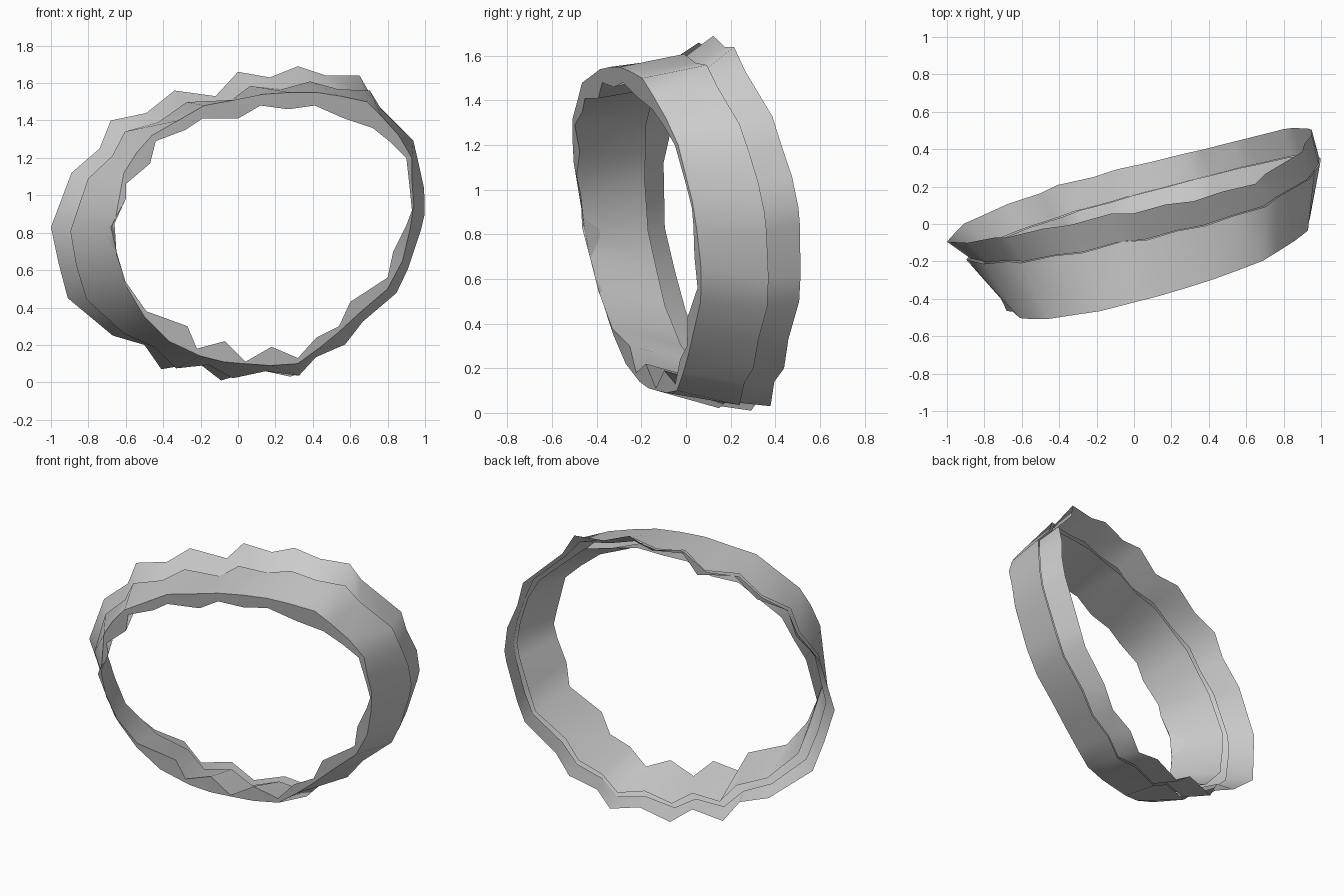
import bpy, bmesh

# Front-view (x, z) outlines, counter-clockwise from the right side
BACK = [(.95,.92),(.95,1.06),(.91,1.2),(.9,1.33),(.7,1.53),(.65,1.64),(.47,1.64),(.32,1.69),
        (.17,1.63),(0,1.66),(-.12,1.53),(-.34,1.56),(-.49,1.44),(-.68,1.4),(-.74,1.25),(-.89,1.12),
        (-1,.83),(-.96,.64),(-.91,.45),(-.67,.25),(-.5,.2),(-.41,.07),(-.22,.11),(-.09,.01),
        (.1,.07),(.28,.03),(.36,.14),(.53,.2),(.61,.33),(.8,.5),(.85,.62),(.93,.85)]
FRONT = [(.94,.95),(.93,1.08),(.93,1.2),(.86,1.32),(.77,1.42),(.69,1.5),(.55,1.53),(.42,1.55),
         (.28,1.55),(.13,1.54),(-.02,1.51),(-.18,1.48),(-.32,1.4),(-.46,1.32),(-.54,1.23),(-.61,1.12),
         (-.66,.85),(-.65,.67),(-.59,.5),(-.5,.35),(-.37,.22),(-.2,.14),(-.08,.11),(.03,.1),
         (.17,.09),(.32,.1),(.43,.18),(.54,.27),(.66,.38),(.8,.5),(.88,.65),(.92,.82)]
LIP = [(.93,.92),(.92,1.02),(.9,1.2),(.82,1.28),(.72,1.36),(.57,1.41),(.41,1.48),(.27,1.46),
       (.12,1.48),(0,1.41),(-.19,1.41),(-.28,1.35),(-.44,1.29),(-.47,1.17),(-.6,1.06),(-.6,.98),
       (-.68,.83),(-.65,.7),(-.61,.55),(-.49,.38),(-.27,.3),(-.22,.18),(-.07,.22),(.04,.11),
       (.18,.19),(.32,.13),(.42,.24),(.54,.3),(.6,.43),(.8,.56),(.83,.7),(.9,.84)]


def tilt(outline, y0, slope_x, slope_z, bow, twist):
    """Lay an outline on a tilted, slightly bowed plane."""
    loop = []
    for x, z in outline:
        d = z - .83
        loop.append((x, y0 + slope_x * x + slope_z * d + (bow + twist * x) * d * d, z))
    return loop


def mix(a, b, t):
    return [tuple(p + (q - p) * t for p, q in zip(u, v)) for u, v in zip(a, b)]


def ribbon(name, loops):
    """Skin a closed strip through loops of equal length."""
    bm = bmesh.new()
    rings = [[bm.verts.new(p) for p in loop] for loop in loops]
    n = len(rings[0])
    for a, b in zip(rings, rings[1:]):
        for i in range(n):
            j = (i + 1) % n
            bm.faces.new((a[i], a[j], b[j], b[i]))
    bmesh.ops.recalc_face_normals(bm, faces=bm.faces)
    for f in bm.faces:
        f.smooth = True
    mesh = bpy.data.meshes.new(name)
    bm.to_mesh(mesh)
    bm.free()
    bpy.context.collection.objects.link(bpy.data.objects.new(name, mesh))


# Middle seam, most of the way from the front edge to the ragged back edge
middle = [(x + .027 * (x + .95), max(0, z - .015 - .015 * z)) for x, z in mix(FRONT, BACK, .7)]

front = tilt(FRONT, -.245, .317, -.2, -.08, 0)
lip = tilt(LIP, -.25, .317, -.2, -.08, 0)
back = tilt(BACK, .22, .315, -.155, -.05, -.12)
SEAM = (.07, .295, -.17, -.08, -.05)
seam_out = tilt(middle, *SEAM)
seam_in = tilt(mix(middle, LIP, .35), *SEAM)

# Outer band up to the seam
ribbon("outer_band", [front, seam_out])
# Ragged strip reaching out from between the layers
ribbon("back_ruffle", [mix(seam_out, seam_in, .3), back])
# Inner lining and the ragged front rim joining it to the outer band
ribbon("inner_lining", [lip, seam_in])
ribbon("front_rim", [front, lip])
